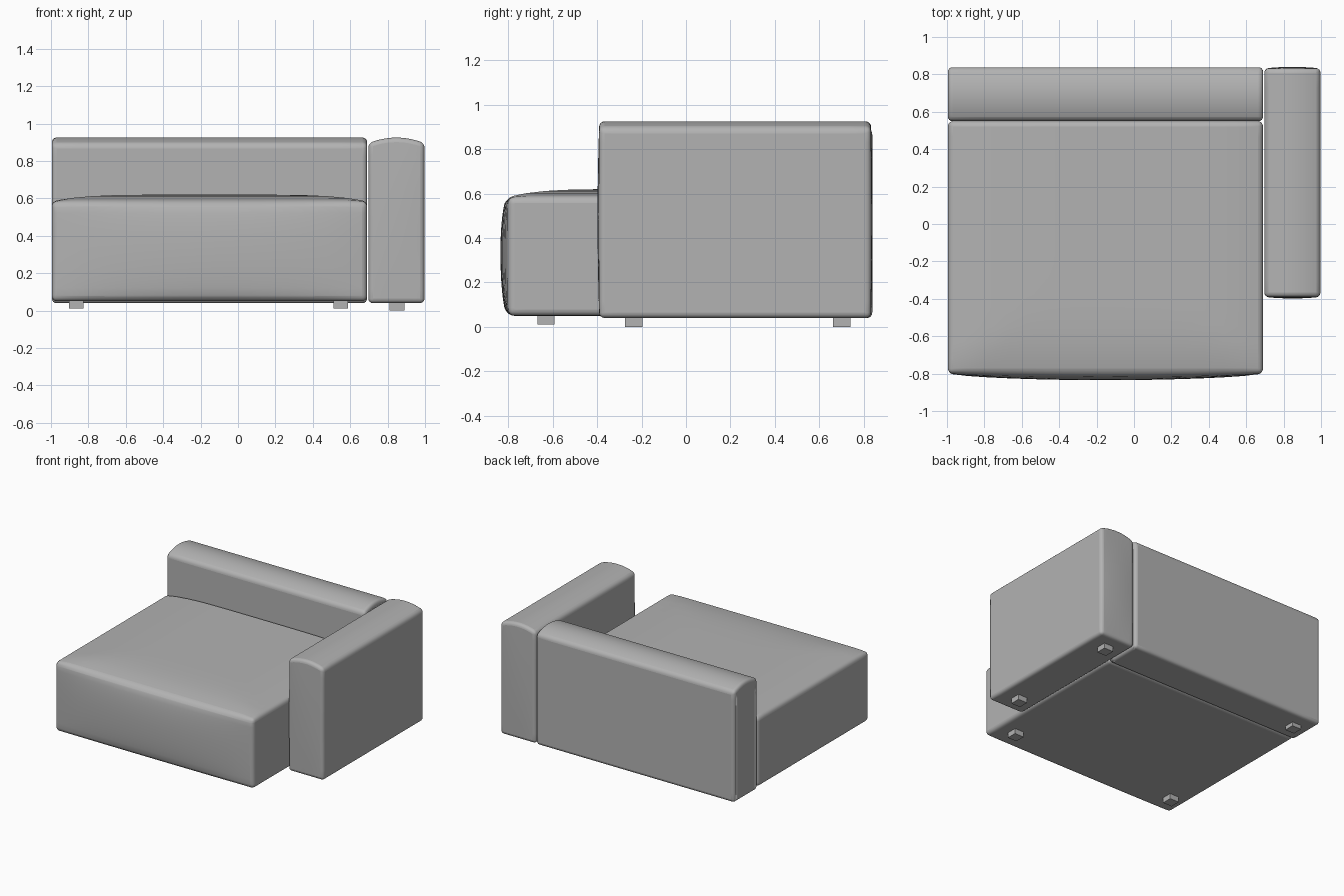
import bpy
import bmesh
import math
from mathutils import Vector

cube = bpy.data.objects.get("Cube")
if cube:
    bpy.data.objects.remove(cube, do_unlink=True)


def make_material(name, value):
    mat = bpy.data.materials.new(name)
    mat.use_nodes = True
    colour = (value, value, value, 1)
    mat.diffuse_color = colour
    mat.node_tree.nodes["Principled BSDF"].inputs["Base Color"].default_value = colour
    return mat


fabric = make_material("grey fabric", 0.45)


def box(name, low, high, mat, cuts=0, shape=None, bevel=0):
    """Box between two corners, optionally puffed by shape(u) and rounded."""
    low, high = Vector(low), Vector(high)
    centre, half = (low + high) / 2, (high - low) / 2
    bm = bmesh.new()
    bmesh.ops.create_cube(bm, size=2)
    if cuts:
        bmesh.ops.subdivide_edges(bm, edges=bm.edges[:], cuts=cuts, use_grid_fill=True)
    for v in bm.verts:
        u = v.co.copy()
        v.co = centre + u * half
        if shape:
            v.co += Vector(shape(u))
    mesh = bpy.data.meshes.new(name)
    bm.to_mesh(mesh)
    bm.free()
    mesh.materials.append(mat)
    obj = bpy.data.objects.new(name, mesh)
    bpy.context.collection.objects.link(obj)
    if bevel:
        mod = obj.modifiers.new("rounded edges", "BEVEL")
        mod.width = bevel
        mod.segments = 4
        mod.limit_method = "ANGLE"
        mod.angle_limit = math.radians(50)
        bpy.ops.object.select_all(action="DESELECT")
        obj.select_set(True)
        bpy.context.view_layer.objects.active = obj
        bpy.ops.object.shade_smooth_by_angle(angle=math.radians(40))
    return obj


def seat_shape(u):
    # Crowned top that drops at the sides and front, and a bowed front face
    front = min(u.y, 0)
    top = -0.035 * max(abs(u.x), abs(front)) ** 5 * max(u.z, 0)
    bow = -0.035 * (1 - u.x ** 2) ** 0.7 * (1 - u.z ** 2) ** 0.5 if u.y < -0.99 else 0
    return (0, bow, top)


def back_shape(u):
    # Top arched from front to back
    return (0, 0, -0.035 * u.y ** 2 * max(u.z, 0))


def arm_shape(u):
    # Top arched across its width, with a slight puff in the ends
    puff = 0.008 * (1 - u.x ** 2) * (1 - u.z ** 2) * u.y
    return (0, puff, -0.03 * u.x ** 2 * max(u.z, 0))


# Cushioned blocks
box("seat", (-0.995, -0.8, 0.05), (0.69, 0.55, 0.62), fabric, 15, seat_shape, 0.028)
box("backrest", (-0.995, 0.55, 0.04), (0.69, 0.838, 0.925), fabric, 11, back_shape, 0.028)
box("left_arm", (0.697, -0.39, 0.04), (0.997, 0.832, 0.925), fabric, 11, arm_shape, 0.024)

# Small square feet
feet = {
    "seat_right_foot": (-0.865, -0.63, 0.01),
    "seat_left_foot": (0.55, -0.63, 0.01),
    "backrest_foot": (-0.865, 0.7, 0.01),
    "arm_front_foot": (0.85, -0.235, 0),
    "arm_back_foot": (0.85, 0.7, 0),
}
for name, (x, y, z) in feet.items():
    r = 0.039
    box(name, (x - r, y - r, z), (x + r, y + r, z + 0.05), fabric)
